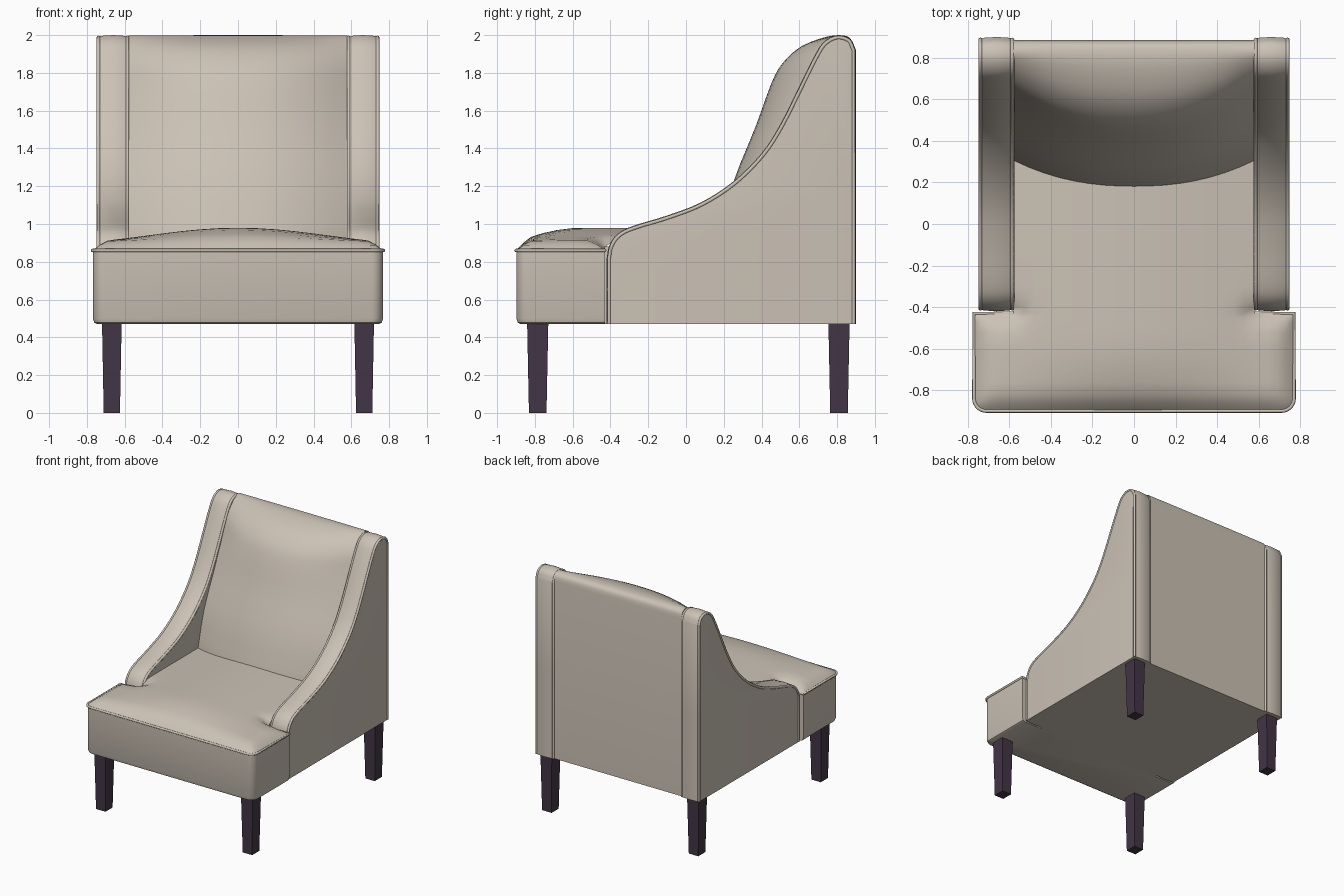
import bpy, bmesh
from math import sin, cos, pi, hypot, radians
from mathutils import Vector

cube = bpy.data.objects.get("Cube")
if cube:
    bpy.data.objects.remove(cube, do_unlink=True)


def material(name, rgb):
    m = bpy.data.materials.new(name)
    m.use_nodes = True
    m.diffuse_color = (*rgb, 1)
    bsdf = m.node_tree.nodes["Principled BSDF"]
    bsdf.inputs["Base Color"].default_value = (*rgb, 1)
    bsdf.inputs["Roughness"].default_value = 0.8
    return m


FABRIC = material("beige fabric", (0.60, 0.54, 0.465))
WOOD = material("dark wood", (0.055, 0.036, 0.06))


def smooth(ob, angle=40):
    bpy.ops.object.select_all(action='DESELECT')
    ob.select_set(True)
    bpy.context.view_layer.objects.active = ob
    bpy.ops.object.shade_smooth_by_angle(angle=radians(angle))


def finish(name, bm, mat):
    bmesh.ops.recalc_face_normals(bm, faces=bm.faces)
    me = bpy.data.meshes.new(name)
    bm.to_mesh(me)
    bm.free()
    me.materials.append(mat)
    ob = bpy.data.objects.new(name, me)
    bpy.context.collection.objects.link(ob)
    smooth(ob)
    return ob


def loft(name, rings, mat):
    """Skin a row of closed rings and cap both ends."""
    bm = bmesh.new()
    loops = [[bm.verts.new(p) for p in ring] for ring in rings]
    n = len(loops[0])
    for a, b in zip(loops, loops[1:]):
        for i in range(n):
            j = (i + 1) % n
            bm.faces.new((a[i], a[j], b[j], b[i]))
    bm.faces.new(loops[0])
    bm.faces.new(loops[-1])
    return finish(name, bm, mat)


def spline(pts, steps=4):
    """Smooth 2D path through the points."""
    p = [Vector(q) for q in pts]
    p = [2 * p[0] - p[1]] + p + [2 * p[-1] - p[-2]]
    out = []
    for a, b, c, d in zip(p, p[1:], p[2:], p[3:]):
        for k in range(steps):
            t = k / steps
            out.append(0.5 * (2 * b + (c - a) * t + (2 * a - 5 * b + 4 * c - d) * t * t
                              + (3 * b - a - 3 * c + d) * t ** 3))
    return out + [p[-2]]


def inset(path, dist):
    """Offset an open 2D path to its right-hand side."""
    out = []
    for i, p in enumerate(path):
        t = (path[min(i + 1, len(path) - 1)] - path[max(i - 1, 0)]).normalized()
        out.append(p + Vector((t.y, -t.x)) * dist)
    return out


def piping(name, pts, radius):
    cu = bpy.data.curves.new(name, 'CURVE')
    cu.dimensions = '3D'
    cu.bevel_depth = radius
    cu.bevel_resolution = 2
    cu.use_fill_caps = True
    sp = cu.splines.new('POLY')
    sp.points.add(len(pts) - 1)
    for q, p in zip(sp.points, pts):
        q.co = (*p, 1)
    cu.materials.append(FABRIC)
    ob = bpy.data.objects.new(name, cu)
    bpy.context.collection.objects.link(ob)
    smooth_target = ob
    bpy.ops.object.select_all(action='DESELECT')
    ob.select_set(True)
    bpy.context.view_layer.objects.active = ob
    bpy.ops.object.convert(target='MESH')
    smooth(smooth_target, 60)


FLOOR, RIM = 0.47, 0.86           # underside and seam heights
HALF, INNER = 0.77, 0.58          # half widths of the seat front and between the arms
FRONT, STEP, R = -0.9, -0.43, 0.06

# Sloping side arms with piped edges
arm = ([Vector((-0.42, FLOOR)), Vector((-0.42, 0.65))]
       + spline([(-0.42, 0.82), (-0.405, 0.89), (-0.36, 0.95), (-0.28, 0.99), (-0.1, 1.045),
                 (0.08, 1.115), (0.25, 1.225), (0.4, 1.375), (0.5, 1.53), (0.6, 1.73),
                 (0.68, 1.89), (0.73, 1.965), (0.8, 2.0), (0.87, 1.98), (0.9, 1.92)])
       + [Vector((0.9, 1.2)), Vector((0.9, FLOOR))])
ARM_SECTIONS = [(0.577, 0.03), (0.58, 0.012), (0.6, 0.004), (0.66, 0),
                (0.725, 0.004), (0.742, 0.012), (0.744, 0.03)]
for side, s in (("left", 1), ("right", -1)):
    loft(side + "_arm", [[(s * x, p.x, p.y) for p in inset(arm, d)] for x, d in ARM_SECTIONS], FABRIC)
    for edge, x in (("inner", 0.586), ("outer", 0.739)):
        piping(f"{side}_arm_{edge}_piping", [(s * x, p.x, p.y) for p in inset(arm, 0.013)], 0.01)

# Backrest, bulging forward in the middle
edge_line = [(0.30, 0.9), (0.38, 1.2), (0.52, 1.5), (0.63, 1.74), (0.68, 1.86), (0.74, 1.94), (0.8, 1.99)]
mid_line = [(0.16, 0.9), (0.25, 1.22), (0.37, 1.52), (0.45, 1.74), (0.51, 1.85), (0.61, 1.94), (0.75, 1.993)]
rings = []
for i in range(17):
    x = INNER * (i / 8 - 1)
    bulge = 1 - abs(i / 8 - 1) ** 2.2
    front = [Vector(e).lerp(Vector(m), bulge) for e, m in zip(edge_line, mid_line)]
    path = spline(front + [Vector((0.84, 1.997)), Vector((0.875, 1.975)), Vector((0.885, 1.93))], 3)
    path = [Vector((front[0].x, FLOOR))] + path + [Vector((0.885, FLOOR))]
    rings.append([(x, p.x, p.y) for p in path])
loft("backrest", rings, FABRIC)

# Seat base: rounded front block and the body between the arms
corner = [(HALF - R + R * cos(a), FRONT + R - R * sin(a)) for a in (pi / 12 * k for k in range(7))]
outline = [(HALF, STEP)] + corner + [(-x, y) for x, y in reversed(corner)] + [(-HALF, STEP)]
rings = []
for z, d in ((FLOOR, 0.025), (0.478, 0.009), (0.5, 0.002), (RIM, 0.002)):
    rings.append([(x * (1 - d / HALF), STEP + (y - STEP) * (1 - d / (STEP - FRONT)), z) for x, y in outline])
loft("seat_front", rings, FABRIC)
loft("seat_body", [[(x, y, z) for x, y in ((INNER, STEP - 0.02), (INNER, 0.6), (-INNER, 0.6), (-INNER, STEP - 0.02))]
                   for z in (FLOOR, 0.88)], FABRIC)
piping("seat_piping", [(x, y, RIM) for x, y in [(INNER, STEP)] + outline + [(-INNER, STEP)]], 0.009)


# Domed T-shaped cushion
def cushion_point(x, y):
    ax = abs(x)
    d_front = y - FRONT
    d_ear = STEP - y if ax > INNER else hypot(INNER - ax, y - STEP)
    d = min(d_front, d_ear) if y > STEP else min(d_front, d_ear, HALF - ax)
    ease = lambda t: sin(pi / 2 * min(1, max(0, t)))
    z = RIM + 0.05 * ease(d / 0.1) + 0.07 * ease(d_front / 0.35) * max(0, cos(pi * x / 2 / HALF)) ** 1.5 
    vx, vy = ax - (HALF - R), FRONT + R - y
    if vx > 0 and vy > 0:             # round the front corners
        k = max(vx, vy) / hypot(vx, vy)
        ax, y = HALF - R + vx * k, FRONT + R - vy * k
    return (ax if x >= 0 else -ax, y, z)


half_xs = [0.1, 0.2, 0.3, 0.4, 0.48, 0.53, INNER, 0.64, 0.69, 0.73, 0.755, HALF]
xs = [-x for x in reversed(half_xs)] + [0] + half_xs
ys = [FRONT, -0.885, -0.86, -0.82, -0.76, -0.68, -0.6, -0.52, -0.47, -0.445, STEP,
      -0.4, -0.36, -0.3, -0.15, 0, 0.2, 0.4]
bm = bmesh.new()
grid = {(x, y): bm.verts.new(cushion_point(x, y)) for x in xs for y in ys
        if abs(x) <= INNER or y <= STEP}
for x0, x1 in zip(xs, xs[1:]):
    for y0, y1 in zip(ys, ys[1:]):
        quad = [(x0, y0), (x1, y0), (x1, y1), (x0, y1)]
        if all(q in grid for q in quad):
            bm.faces.new([grid[q] for q in quad])
finish("seat_cushion", bm, FABRIC)

# Tapered square legs
for place, y in (("front", -0.785), ("back", 0.81)):
    for side, s in (("left", 1), ("right", -1)):
        loft(f"{place}_{side}_leg",
             [[(s * 0.668 + h * u, y + h * 1.08 * v, z) for u, v in ((-1, -1), (1, -1), (1, 1), (-1, 1))]
              for z, h in ((0, 0.043), (FLOOR + 0.01, 0.052))], WOOD)
